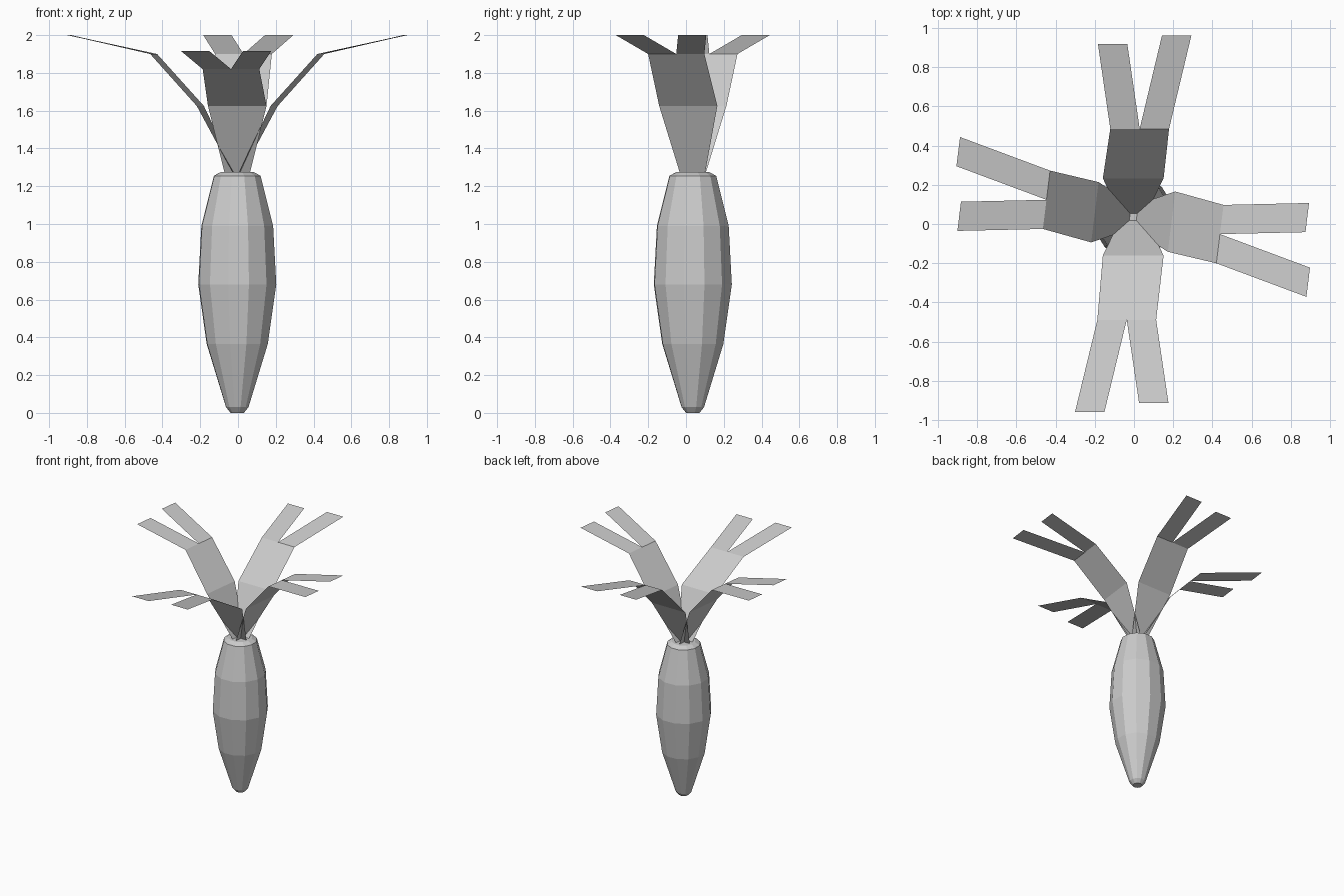
import bpy, bmesh, math
from mathutils import Matrix, Vector

cube = bpy.data.objects.get("Cube")
if cube:
    bpy.data.objects.remove(cube, do_unlink=True)

grey = bpy.data.materials.new("plain grey")
grey.use_nodes = True
colour = (0.6, 0.6, 0.6, 1)
grey.diffuse_color = colour
grey.node_tree.nodes["Principled BSDF"].inputs["Base Color"].default_value = colour

CENTRE = Vector((-0.004, 0.036, 0))


def add_object(name, bm):
    mesh = bpy.data.meshes.new(name)
    bm.to_mesh(mesh)
    bm.free()
    mesh.materials.append(grey)
    obj = bpy.data.objects.new(name, mesh)
    bpy.context.collection.objects.link(obj)


# Root: a twelve-sided lathe with flat caps
SIDES = 12
profile = [(0.036, 0), (0.061, 0.03), (0.166, 0.365), (0.212, 0.68),
           (0.195, 0.99), (0.127, 1.255), (0.09, 1.275)]
bm = bmesh.new()
rings = []
for radius, z in profile:
    ring = []
    for i in range(SIDES):
        a = math.tau * (i + 0.5) / SIDES + math.radians(2)
        ring.append(bm.verts.new(CENTRE + Vector((radius * math.cos(a), radius * math.sin(a), z))))
    rings.append(ring)
for low, high in zip(rings, rings[1:]):
    for i in range(SIDES):
        j = (i + 1) % SIDES
        bm.faces.new((low[i], low[j], high[j], high[i]))
bm.faces.new(rings[0][::-1])
bm.faces.new(rings[-1])
add_object("root", bm)


# Leaf: a bent strip that forks into two tips; local +y points outward
def leaf(name, angle, kink, split, tip):
    bm = bmesh.new()
    turn = Matrix.Rotation(math.radians(angle), 3, 'Z')

    def row(station, sides):
        out, z = station
        return [bm.verts.new(CENTRE + turn @ Vector((s, out, z))) for s in sides]

    base = row((0.015, 1.27), (-0.067, 0.067))
    bend = row(kink, (-0.155, 0.155))
    fork = row(split, (-0.117, 0.033, 0.183))
    near_tip = row(tip, (-0.18, -0.03))
    far_tip = row((tip[0] + 0.045, tip[1]), (0.147, 0.297))
    bm.faces.new((base[0], base[1], bend[1], bend[0]))
    bm.faces.new((bend[0], bend[1], fork[2], fork[1], fork[0]))
    bm.faces.new((fork[0], fork[1], near_tip[1], near_tip[0]))
    bm.faces.new((fork[1], fork[2], far_tip[1], far_tip[0]))
    add_object(name, bm)


upright = ((0.197, 1.625), (0.45, 1.9), (0.882, 2.0))
drooping = ((0.197, 1.625), (0.525, 1.82), (0.95, 1.915))
leaf("back_leaf", 0, *upright)
leaf("left_leaf", -97, *upright)
leaf("right_leaf", 83, *upright)
leaf("front_leaf", 180, *drooping)
